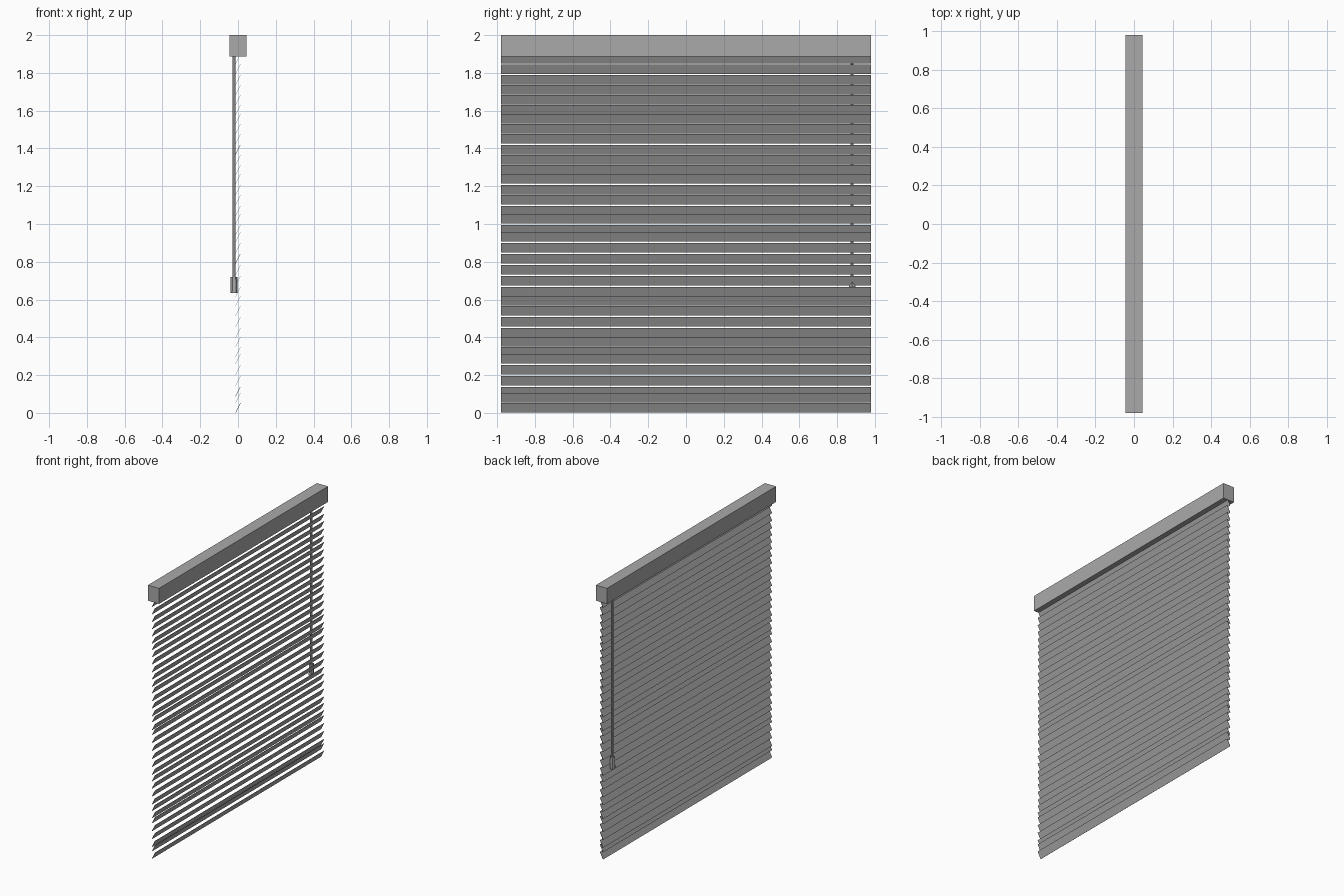
import bpy
import math

default = bpy.data.objects.get("Cube")
if default:
    bpy.data.objects.remove(default, do_unlink=True)

# One plain grey for the whole blind
grey = bpy.data.materials.new("blind grey")
grey.use_nodes = True
colour = (0.4, 0.4, 0.4, 1.0)
grey.diffuse_color = colour
grey.node_tree.nodes["Principled BSDF"].inputs["Base Color"].default_value = colour

WIDTH = 1.96
TILT = math.atan2(1, 2)


def finish(name):
    part = bpy.context.object
    part.name = name
    part.data.name = name
    part.data.materials.append(grey)
    return part


def box(name, centre, size):
    bpy.ops.mesh.primitive_cube_add(size=1, location=centre)
    part = bpy.context.object
    for vertex in part.data.vertices:
        vertex.co = [c * s for c, s in zip(vertex.co, size)]
    return finish(name)


def hex_rod(name, y, bottom, top, low_radius, high_radius):
    # Six-sided rod with one corner pointing along +x
    bpy.ops.mesh.primitive_cone_add(
        vertices=6, radius1=low_radius, radius2=high_radius, depth=top - bottom,
        location=(-0.021, y, (bottom + top) / 2), rotation=(0, 0, math.pi / 2))
    return finish(name)


# Head rail
box("head_rail", (0, 0, 1.943), (0.09, WIDTH, 0.114))

# Slats hang at slightly uneven heights, all tilted the same way
slat_tops = [
    .052, .106, .138, .196, .254, .312, .349, .402, .45, .508, .566, .619,
    .667, .725, .783, .842, .9, .958, .995, 1.053, 1.096, 1.154, 1.207, 1.265,
    1.313, 1.366, 1.419, 1.477, 1.53, 1.583, 1.63, 1.683, 1.736, 1.789, 1.845, 1.9,
]
first_slat = box("slat", (0, 0, 0), (0.002, WIDTH, 0.056))
first_slat.rotation_euler.y = TILT
for index, top in enumerate(slat_tops):
    slat = first_slat
    if index:
        slat = first_slat.copy()
        slat.name = "slat"
        bpy.context.collection.objects.link(slat)
    slat.location.z = top - 0.0255

# Pull cord and its tassel
hex_rod("pull_cord", 0.88, 0.71, 1.89, 0.009, 0.009)
hex_rod("cord_tassel", 0.88, 0.635, 0.72, 0.019, 0.018)
